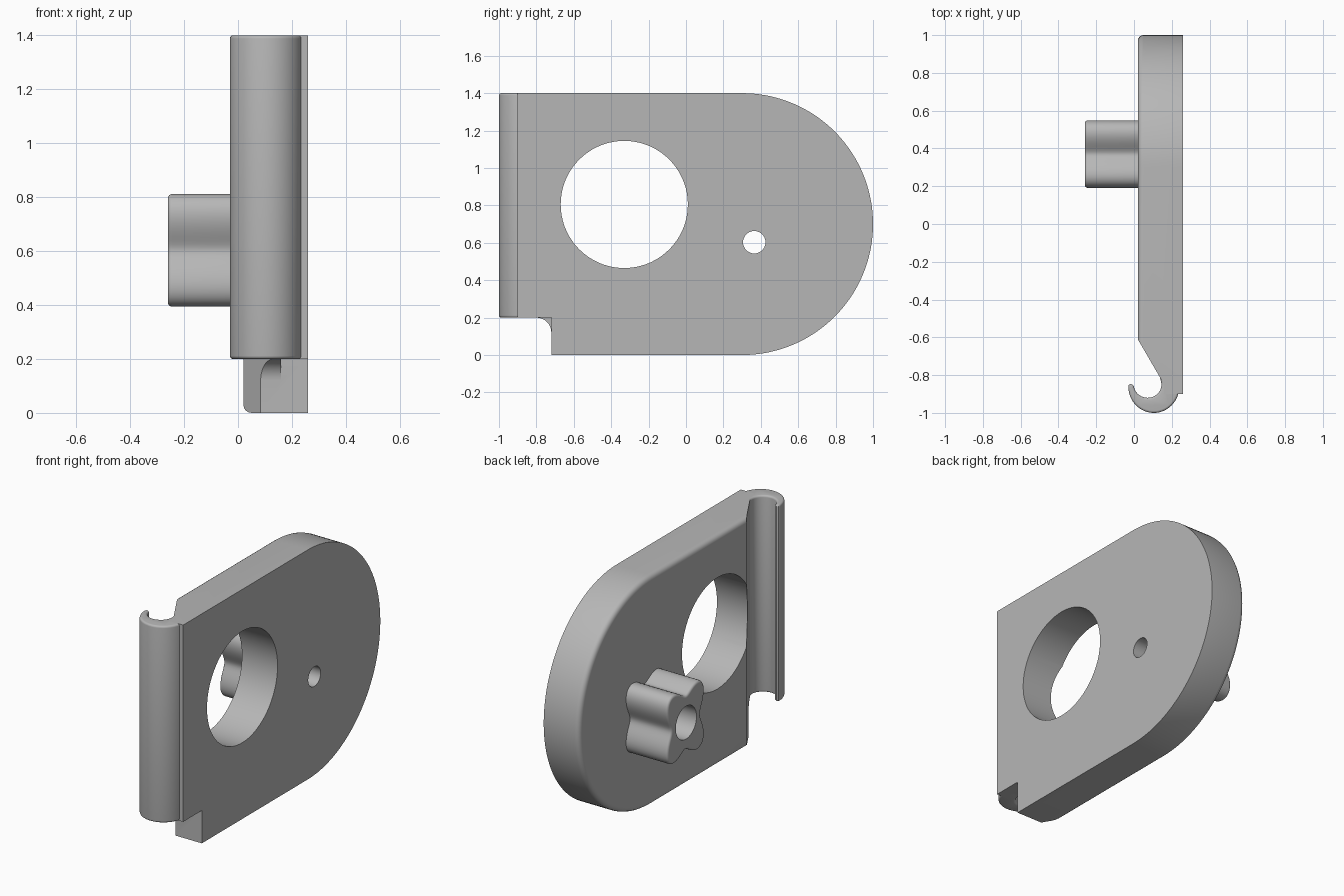
import bpy, bmesh
from math import sin, cos, pi, radians

cube = bpy.data.objects.get("Cube")
if cube:
    bpy.data.objects.remove(cube, do_unlink=True)

GREY = (0.47, 0.47, 0.47, 1)
mat = bpy.data.materials.new("light grey")
mat.use_nodes = True
mat.diffuse_color = GREY
mat.node_tree.nodes["Principled BSDF"].inputs["Base Color"].default_value = GREY


def arc(cx, cy, rx, ry, start, end, n):
    """Points along an elliptical arc, angles in degrees."""
    angles = [radians(start + (end - start) * i / n) for i in range(n + 1)]
    return [(cx + rx * cos(a), cy + ry * sin(a)) for a in angles]


def prism(name, pts, lo, hi, axis, bevel_at=(), bevel=0.0):
    """Extrude a profile along x (yz points) or z (xy points), rounding chosen ends."""
    k = 0 if axis == "x" else 2
    place = (lambda p, h: (h, p[0], p[1])) if axis == "x" else (lambda p, h: (p[0], p[1], h))
    bm = bmesh.new()
    rings = [[bm.verts.new(place(p, h)) for p in pts] for h in (lo, hi)]
    for ring in rings:
        bm.faces.new(ring)
    n = len(pts)
    for i in range(n):
        j = (i + 1) % n
        bm.faces.new((rings[0][i], rings[0][j], rings[1][j], rings[1][i]))
    bmesh.ops.recalc_face_normals(bm, faces=bm.faces)
    for h in bevel_at:
        rim = [e for e in bm.edges if all(abs(v.co[k] - h) < 1e-5 for v in e.verts)]
        bmesh.ops.bevel(bm, geom=rim, offset=bevel, segments=4, profile=0.5, affect="EDGES")
    mesh = bpy.data.meshes.new(name)
    bm.to_mesh(mesh)
    bm.free()
    mesh.materials.append(mat)
    obj = bpy.data.objects.new(name, mesh)
    bpy.context.collection.objects.link(obj)
    return obj


def combine(target, tool, operation):
    """Apply a boolean and remove the helper."""
    tool.hide_render = True
    mod = target.modifiers.new("join", "BOOLEAN")
    mod.operation, mod.object, mod.solver = operation, tool, "EXACT"
    bpy.ops.object.select_all(action="DESELECT")
    bpy.context.view_layer.objects.active = target
    target.select_set(True)
    bpy.ops.object.modifier_apply(modifier=mod.name)
    bpy.data.objects.remove(tool, do_unlink=True)


def smooth(obj):
    bpy.ops.object.select_all(action="DESELECT")
    bpy.context.view_layer.objects.active = obj
    obj.select_set(True)
    bpy.ops.object.shade_smooth_by_angle(angle=radians(30))


# Plate: notched at the lower front, round at the rear, soft outer rim on the -x side
outline = [(-0.9, 1.4), (-0.9, 0.2), (-0.72, 0.2), (-0.72, 0)]
outline += arc(0.3, 0.7, 0.7, 0.7, -90, 90, 72)
plate = prism("plate", outline, 0.02, 0.26, "x", (0.02,), 0.03)

# Fillet in the notch corner
fillet = [(-0.71, 0.21), (-0.8, 0.21)] + arc(-0.8, 0.12, 0.08, 0.08, 90, 0, 10) + [(-0.71, 0.12)]
combine(plate, prism("notch_fillet", fillet, 0.03, 0.16, "x"), "UNION")

# Slanted relief behind the hook
relief = [(-0.2, -0.61), (0.02, -0.61), (0.145, -0.825), (0.16, -0.825), (0.16, -1.1), (-0.2, -1.1)]
combine(plate, prism("relief_cutter", relief, -0.1, 1.5, "z"), "DIFFERENCE")

# Hook: long curled clip along the front edge
hook_pts = arc(0.105, -0.86, 0.135, 0.14, 0, -180, 36)
hook_pts += [(-0.027, -0.851), (-0.018, -0.847), (-0.008, -0.85)]
hook_pts += arc(0.072, -0.85, 0.073, 0.07, 186, 376, 32)
hook_pts += [(0.136, -0.808), (0.24, -0.808)]
hook = prism("hook", hook_pts, 0.2, 1.4, "z", (0.2, 1.4), 0.012)

# Large round opening
combine(plate, prism("opening_cutter", arc(-0.33, 0.805, 0.34, 0.34, 0, 355, 71),
                     -0.1, 0.4, "x"), "DIFFERENCE")

# Four-lobed knob with a wide bore
KY, KZ = 0.37, 0.603
lobes = []
for i in range(96):
    a = 2 * pi * i / 96
    r = 0.19 - 0.045 * cos(4 * a)
    lobes.append((KY + 0.97 * r * cos(a), KZ + 1.13 * r * sin(a)))
knob = prism("knob", lobes, -0.26, 0.03, "x", (-0.26,), 0.015)
combine(knob, prism("bore_cutter", arc(KY, KZ, 0.1, 0.1, 0, 352.5, 47),
                    -0.4, 0.1, "x"), "DIFFERENCE")

# Pin hole through the plate
combine(plate, prism("pin_cutter", arc(KY - 0.005, KZ, 0.06, 0.06, 0, 350, 35),
                     -0.1, 0.4, "x"), "DIFFERENCE")

for part in (plate, hook, knob):
    smooth(part)
